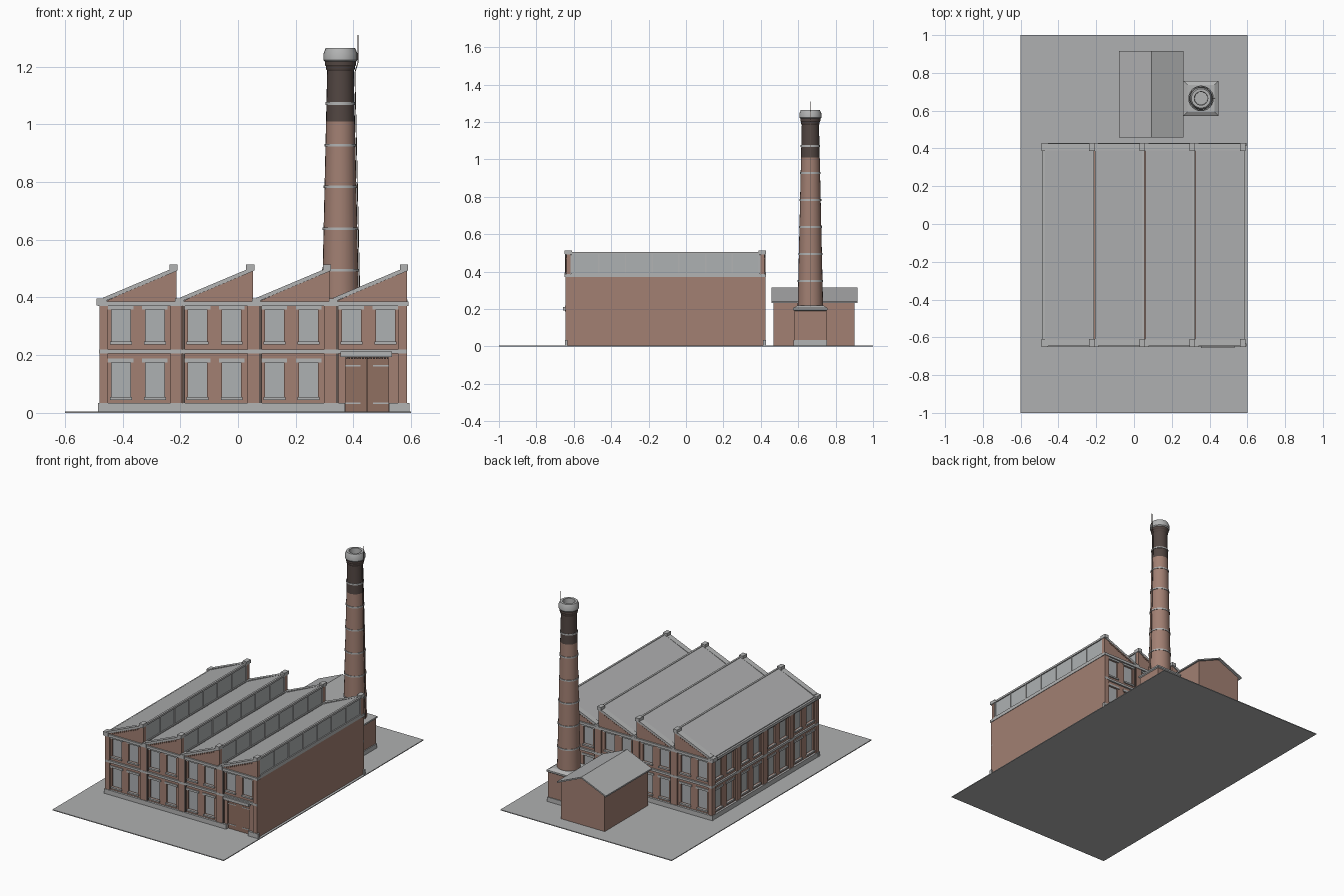
import bpy, bmesh, math

if "Cube" in bpy.data.objects:
    bpy.data.objects.remove(bpy.data.objects["Cube"])

COLOURS = {
    "brick": (0.36, 0.215, 0.17), "dark_brick": (0.085, 0.062, 0.055),
    "stone": (0.45, 0.455, 0.455), "glass": (0.42, 0.44, 0.45),
    "roof_grey": (0.42, 0.425, 0.43), "paving": (0.43, 0.435, 0.44),
    "door_brown": (0.28, 0.16, 0.12), "dark_metal": (0.12, 0.09, 0.08),
}
MATS = {}
for key, col in COLOURS.items():
    MATS[key] = bpy.data.materials.new(key)
    MATS[key].diffuse_color = (*col, 1)

parts = {}  # name -> (bmesh, material)


def part(name, mat):
    return parts.setdefault(name, (bmesh.new(), mat))[0]


def prism(name, mat, pts, y0, y1):
    """Profile in x and z, extruded along y."""
    bm = part(name, mat)
    a = [bm.verts.new((x, y0, z)) for x, z in pts]
    b = [bm.verts.new((x, y1, z)) for x, z in pts]
    bm.faces.new(a)
    bm.faces.new(b[::-1])
    n = len(pts)
    for i in range(n):
        j = (i + 1) % n
        bm.faces.new((a[i], b[i], b[j], a[j]))


def box(name, mat, x0, x1, y0, y1, z0, z1):
    prism(name, mat, [(x0, z0), (x1, z0), (x1, z1), (x0, z1)], y0, y1)


def lathe(name, mat, profile, cx, cy, sides=24, turn=0.0):
    """Rings of (radius, height), stacked into an open skin."""
    bm = part(name, mat)
    rings = []
    for r, z in profile:
        angles = [2 * math.pi * k / sides + turn for k in range(sides)]
        rings.append([bm.verts.new((cx + r * math.cos(t), cy + r * math.sin(t), z)) for t in angles])
    for lo, hi in zip(rings, rings[1:]):
        for k in range(sides):
            m = (k + 1) % sides
            bm.faces.new((lo[k], lo[m], hi[m], hi[k]))
    return bm, rings


# Ground slab
box("ground_slab", "paving", -0.6, 0.6, -1, 1, 0, 0.005)

# Main hall
X0, X1, YF, YB, XL = -0.48, 0.585, -0.635, 0.415, -0.47
BAY = (X1 - X0) / 4
edges = [X0 + BAY * i for i in range(5)]
box("hall_walls", "brick", XL, X1, YF, YB, 0.003, 0.378)


def wall_box(side, name, mat, u0, u1, d0, d1, z0, z1):
    """Box on a facade: u along the wall, d outwards from it."""
    if side == "front":
        box(name, mat, u0, u1, YF - d1, YF - d0, z0, z1)
    elif side == "back":
        box(name, mat, u0, u1, YB + d0, YB + d1, z0, z1)
    else:
        box(name, mat, XL - d1, XL - d0, u0 - 0.163, u1 - 0.163, z0, z1)


for side in ("front", "back", "left"):
    def wb(*args):
        wall_box(side, *args)

    # Windows with lintels and sills
    for i, e in enumerate(edges[:4]):
        for cx in (e + 0.074, e + 0.192):
            for floor, (z0, z1) in enumerate(((0.055, 0.175), (0.247, 0.359))):
                if side == "front" and i == 3 and floor == 0:
                    continue
                wb("opening_cutter", "brick", cx - 0.033, cx + 0.033, -0.014, 0.02, z0, z1)
                wb("window_glass", "glass", cx - 0.034, cx + 0.034, -0.016, -0.009, z0, z1)
                wb("window_lintels", "stone", cx - 0.044, cx + 0.044, -0.003, 0.005, z1, z1 + 0.013)
                wb("window_sills", "stone", cx - 0.038, cx + 0.038, -0.003, 0.008, z0 - 0.01, z0)
    # Piers between bays, with downpipes in the corners
    for i, e in enumerate(edges):
        lo = e if i == 0 else (e - 0.03 if i == 4 else e - 0.02)
        hi = e + 0.03 if i == 0 else (e if i == 4 else e + 0.02)
        wb("piers", "brick", lo, hi, -0.002, 0.01, 0.004, 0.375)
        if side != "left" and 0 < i < 4:
            wb("downpipes", "dark_metal", e + 0.021, e + 0.03, 0, 0.009, 0.035, 0.375)
    # Plinth, floor band and cornice
    end = X1 if side == "left" else X1 + 0.01
    door_gap = side == "front"
    wb("plinth", "stone", X0 - 0.005, 0.37 if door_gap else end, -0.002, 0.013, 0.003, 0.034)
    if door_gap:
        wb("plinth", "stone", 0.523, end, -0.002, 0.013, 0.003, 0.034)
    wb("floor_band", "stone", X0, X1, -0.002, 0.011, 0.206, 0.22)
    wb("cornice", "stone", X0 - 0.005, X1 + (0 if side == "left" else 0.005), -0.02, 0.014, 0.37, 0.386)

# Entrance: double doors, strap hinges and canopy
wall_box("front", "opening_cutter", "brick", 0.372, 0.521, -0.014, 0.02, 0.004, 0.19)
for lo, hi, h0, h1 in ((0.372, 0.4455, 0.372, 0.425), (0.4475, 0.521, 0.468, 0.521)):
    wall_box("front", "door_leaves", "door_brown", lo, hi, -0.016, -0.008, 0.004, 0.19)
    for z in (0.03, 0.16):
        wall_box("front", "door_hinges", "stone", h0, h1, -0.009, -0.006, z, z + 0.006)
wall_box("front", "door_canopy", "stone", 0.355, 0.533, -0.002, 0.022, 0.193, 0.212)
for k in range(16):
    u = 0.373 + k * 0.0095
    wall_box("front", "canopy_dentils", "dark_metal", u, u + 0.006, -0.002, 0.012, 0.187, 0.193)

# Sawtooth roof
for i in range(4):
    a, b = edges[i], edges[i + 1]
    prism("roof_teeth", "roof_grey", [(a + 0.008, 0.38), (b - 0.007, 0.38), (b - 0.007, 0.503),
                                      (a + 0.008, 0.391)], -0.62, 0.40)
    # Vertical glazing with frame bars
    box("roof_glazing", "glass", b - 0.008, b - 0.004, -0.615, 0.395, 0.375, 0.5)
    box("glazing_bars", "stone", b - 0.007, b + 0.003, -0.615, 0.395, 0.371, 0.393)
    box("glazing_bars", "stone", b - 0.009, b + 0.003, -0.615, 0.395, 0.493, 0.505)
    for k in range(8):
        y = -0.613 + k * (1.0 / 7)
        box("glazing_bars", "stone", b - 0.007, b, y, y + 0.007, 0.39, 0.495)
    # Gable parapets, front and back
    for yo, yi, s in ((-0.64, -0.617, -1), (0.42, 0.397, 1)):
        y0, y1 = min(yo, yi), max(yo, yi)
        prism("gable_walls", "brick", [(a + 0.015, 0.384), (b, 0.384), (b, 0.495)], y0, y1)
        c0, c1 = y0 - 0.007, y1 + 0.005
        prism("gable_copings", "stone", [(a + 0.012, 0.384), (b + 0.002, 0.492), (b + 0.002, 0.507),
                                         (a + 0.012, 0.399)], c0, c1)
        box("coping_blocks", "stone", b - 0.024, b + 0.004, c0 - 0.003, c1 + 0.003, 0.493, 0.514)
        left = a - 0.01 if i == 0 else a - 0.004
        box("coping_blocks", "stone", left, a + 0.026, c0 - 0.003, c1 + 0.003, 0.372, 0.396)
        # Stepped brick dentils under the coping
        for k in range(14):
            x = a + 0.045 + k * 0.0135
            z = 0.384 + (x - a - 0.012) * 0.108 / (BAY - 0.01)
            p, q = sorted((yo - s * 0.002, yo + s * 0.005))
            box("gable_dentils", "brick", x, x + 0.007, p, q, z - 0.007, z + 0.003)

# Outbuilding with a pitched roof
prism("shed_walls", "brick", [(-0.062, 0.003), (0.245, 0.003), (0.245, 0.24), (0.0915, 0.307),
                              (-0.062, 0.24)], 0.467, 0.902)
prism("shed_roof", "roof_grey", [(-0.08, 0.232), (0.0915, 0.306), (0.263, 0.232), (0.263, 0.241),
                                 (0.0915, 0.315), (-0.08, 0.241)], 0.457, 0.917)

# Chimney pedestal
CX, CY = 0.355, 0.665
for nm, mat, r, z0, z1 in (("chimney_pedestal", "brick", 0.085, 0.003, 0.198),
                           ("pedestal_plinth", "stone", 0.09, 0.003, 0.033)):
    box(nm, mat, CX - r, CX + r, CY - r, CY + r, z0, z1)
R2 = math.sqrt(2)
bm, rings = lathe("pedestal_cap", "stone", [(0.085 * R2, 0.19), (0.092 * R2, 0.195), (0.092 * R2, 0.205),
                                            (0.071 * R2, 0.218)], CX, CY, 4, math.pi / 4)
bm.faces.new(rings[0])
bm.faces.new(rings[-1])


def shaft_radius(z):
    return 0.068 - (z - 0.21) * 0.0225


# Chimney shaft, bands, flared neck and hollow crown
lathe("chimney_shaft", "brick", [(shaft_radius(z), z) for z in (0.21, 1.01)], CX, CY)
lathe("chimney_neck", "dark_brick", [(shaft_radius(1.01), 1.01), (shaft_radius(1.185), 1.185), (0.05, 1.192),
                                     (0.05, 1.2), (0.054, 1.206), (0.054, 1.22)], CX, CY)
for k in range(6):
    z = 0.345 + k * 0.1445
    r = shaft_radius(z)
    lathe("chimney_bands", "stone", [(r - 0.002, z), (r + 0.003, z), (r + 0.003, z + 0.009),
                                     (r - 0.002, z + 0.009)], CX, CY)
bm, rings = lathe("chimney_crown", "stone", [(0.052, 1.215), (0.059, 1.223), (0.059, 1.245), (0.051, 1.264),
                                             (0.036, 1.264), (0.034, 1.19)], CX, CY)
bm.faces.new(rings[-1])

# Lightning rod and its cable down the shaft
curve = bpy.data.curves.new("lightning_rod", "CURVE")
curve.dimensions = "3D"
curve.bevel_depth = 0.0018
curve.bevel_resolution = 1
curve.use_fill_caps = True
route = [(0.071, 0.215), (0.050, 1.18), (0.061, 1.215), (0.061, 1.31)]
line = curve.splines.new("POLY")
line.points.add(len(route) - 1)
for pt, (r, z) in zip(line.points, route):
    pt.co = (CX + r, CY, z, 1)
curve.materials.append(MATS["dark_metal"])
bpy.context.collection.objects.link(bpy.data.objects.new("lightning_rod", curve))

# Turn the collected parts into objects
objs = {}
for name, (bm, mat) in parts.items():
    bmesh.ops.recalc_face_normals(bm, faces=bm.faces)
    if name.startswith("chimney_") and name != "chimney_pedestal":
        for f in bm.faces:
            f.smooth = len(f.verts) == 4
        for e in bm.edges:
            e.smooth = len(e.link_faces) == 2 and e.calc_face_angle(0) < math.radians(30)
    me = bpy.data.meshes.new(name)
    bm.to_mesh(me)
    bm.free()
    me.materials.append(MATS[mat])
    objs[name] = bpy.data.objects.new(name, me)
    bpy.context.collection.objects.link(objs[name])

# Cut the openings into the hall walls
walls, cutter = objs["hall_walls"], objs["opening_cutter"]
cutter.hide_render = True
mod = walls.modifiers.new("openings", "BOOLEAN")
mod.operation, mod.solver, mod.object = "DIFFERENCE", "EXACT", cutter
bpy.context.view_layer.update()
graph = bpy.context.evaluated_depsgraph_get()
cut = bpy.data.meshes.new_from_object(walls.evaluated_get(graph))
walls.modifiers.clear()
walls.data = cut
bpy.data.objects.remove(cutter)

for m in bpy.data.materials:
    if m.users and not m.is_grease_pencil:
        m.use_nodes = True
        m.node_tree.nodes["Principled BSDF"].inputs["Base Color"].default_value = m.diffuse_color
